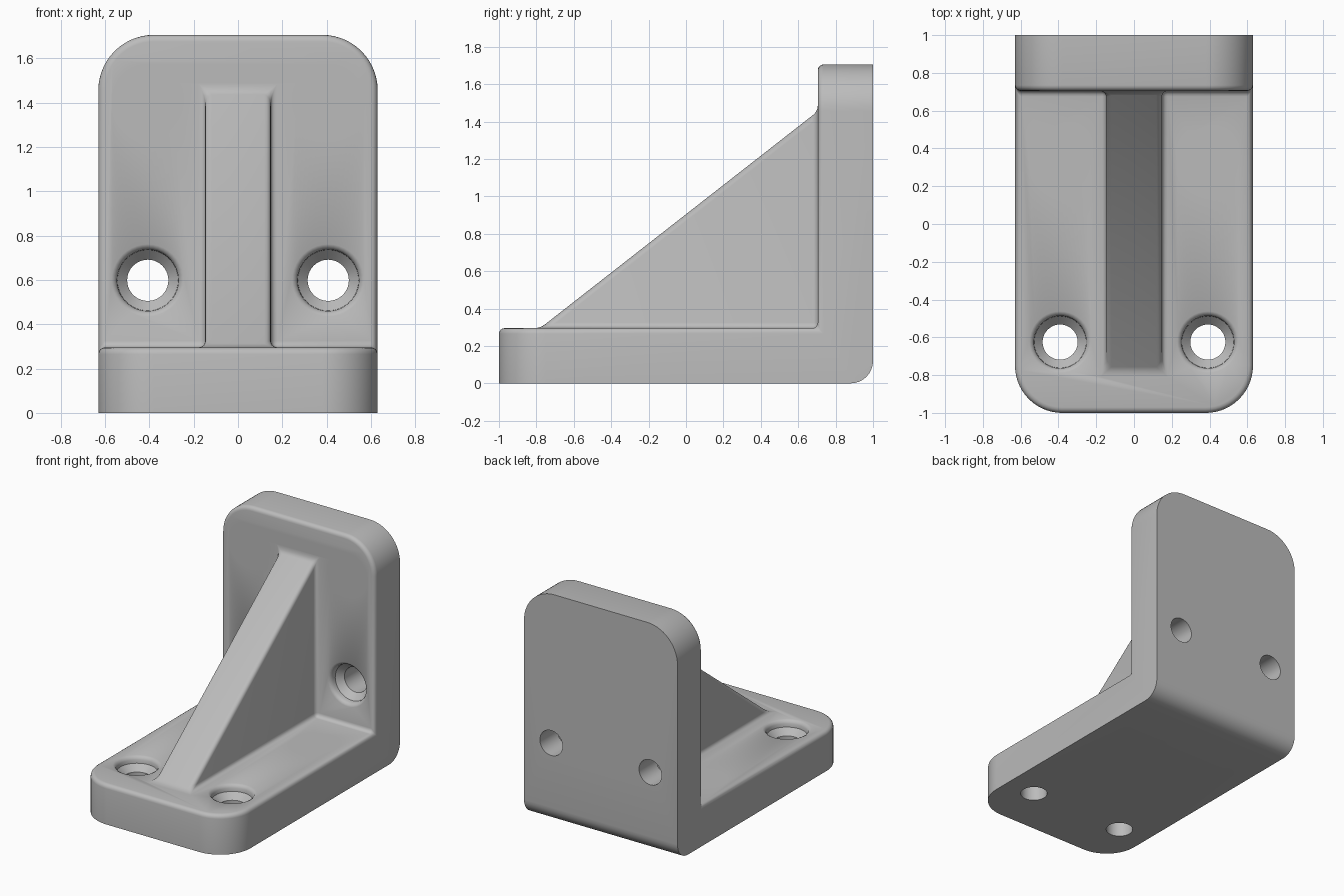
import bpy, bmesh, math
from mathutils import Matrix, Vector

W, T, H = 0.63, 0.295, 1.705      # half width, plate thickness, height
WALL = 1 - T                      # front plane of the upright plate
R = 0.03                          # edge rounding and fillets

if "Cube" in bpy.data.objects:
    bpy.data.objects.remove(bpy.data.objects["Cube"])

metal = bpy.data.materials.new("plain grey")
metal.use_nodes = True
grey = (0.5, 0.5, 0.5, 1)
metal.diffuse_color = grey
metal.node_tree.nodes["Principled BSDF"].inputs["Base Color"].default_value = grey


def to_object(bm, name):
    bmesh.ops.recalc_face_normals(bm, faces=bm.faces)
    mesh = bpy.data.meshes.new(name)
    bm.to_mesh(mesh)
    bm.free()
    mesh.materials.append(metal)
    ob = bpy.data.objects.new(name, mesh)
    bpy.context.collection.objects.link(ob)
    return ob


def extrude_profile(points, half):
    """Side profile (y, z) extruded across x."""
    bm = bmesh.new()
    face = bm.faces.new([bm.verts.new((-half, y, z)) for y, z in points])
    new = bmesh.ops.extrude_face_region(bm, geom=[face])["geom"]
    moved = [v for v in new if isinstance(v, bmesh.types.BMVert)]
    bmesh.ops.translate(bm, verts=moved, vec=(2 * half, 0, 0))
    bmesh.ops.recalc_face_normals(bm, faces=bm.faces)
    return bm


def bevel(bm, test, radius, segments):
    edges = [e for e in bm.edges if test(e)]
    bmesh.ops.bevel(bm, geom=edges, offset=radius, offset_type='OFFSET',
                    segments=segments, profile=0.5, affect='EDGES', clamp_overlap=True)


def combine(target, tool, operation):
    mod = target.modifiers.new("combine", 'BOOLEAN')
    mod.operation, mod.object, mod.solver = operation, tool, 'EXACT'
    bpy.context.view_layer.objects.active = target
    bpy.ops.object.modifier_apply(modifier=mod.name)
    bpy.data.objects.remove(tool)


def along(e, axis):
    d = e.verts[1].co - e.verts[0].co
    return abs(d[axis]) > 0.99 * d.length


def middle(e):
    return (e.verts[0].co + e.verts[1].co) / 2


# Two plates in an L, with large outer corners and a rounded heel
bm = extrude_profile([(-1, 0), (1, 0), (1, H), (WALL, H), (WALL, T), (-1, T)], W)
bevel(bm, lambda e: (along(e, 2) and middle(e).y < -0.9)
      or (along(e, 1) and middle(e).z > H - 0.1), 0.25, 14)
bevel(bm, lambda e: along(e, 0) and middle(e).y > 0.99 and middle(e).z < 0.01, 0.12, 8)
bracket = to_object(bm, "bracket")

# Sloping rib, run a little into both plates
slope = (1.455 - T) / (WALL + 0.78)
rib_z = lambda y: T + slope * (y + 0.78)
rib = to_object(extrude_profile([(-0.9, rib_z(-0.9)), (0.85, 0.15),
                                 (0.85, rib_z(0.85))], 0.148), "rib")
combine(bracket, rib, 'UNION')

# Rounded rims, rib edges and inner fillets
bm = bmesh.new()
bm.from_mesh(bracket.data)
bmesh.ops.remove_doubles(bm, verts=bm.verts, dist=1e-5)
bm.normal_update()


def inner_face(f):
    c, n = f.calc_center_median(), f.normal
    on_base = n.z > 0.99 and abs(c.z - T) < 0.01
    on_wall = n.y < -0.99 and abs(c.y - WALL) < 0.01
    on_slope = n.z > 0.5 and n.y < -0.5
    return on_base or on_wall or on_slope


bevel(bm, lambda e: any(inner_face(f) for f in e.link_faces)
      and e.calc_face_angle(0) > 0.1, R, 4)
bm.to_mesh(bracket.data)
bm.free()


# Countersunk screw holes: (radius, depth) turned around the hole axis
def hole_cutter(place, direction):
    profile = [(0, -0.1), (0.163, -0.1), (0.163, 0), (0.148, 0.008), (0.139, 0.025),
               (0.137, 0.05), (0.093, 0.095), (0.093, 0.5), (0, 0.5)]
    bm = bmesh.new()
    verts = [bm.verts.new((r, 0, d)) for r, d in profile]
    edges = [bm.edges.new(pair) for pair in zip(verts, verts[1:])]
    bmesh.ops.spin(bm, geom=verts + edges, cent=(0, 0, 0), axis=(0, 0, 1),
                   angle=math.tau, steps=40)
    bmesh.ops.remove_doubles(bm, verts=bm.verts, dist=1e-4)
    turn = Vector(direction).to_track_quat('Z', 'Y').to_matrix().to_4x4()
    bm.transform(Matrix.Translation(place) @ turn)
    return to_object(bm, "hole cutter")


for side in (-1, 1):
    for y in (-0.625, 0.34):
        combine(bracket, hole_cutter((side * 0.391, y, T), (0, 0, -1)), 'DIFFERENCE')
    for z in (0.598, 1.413):
        combine(bracket, hole_cutter((side * 0.407, WALL, z), (0, 1, 0)), 'DIFFERENCE')

# Smooth shading with crisp edges
bpy.ops.object.select_all(action='DESELECT')
bracket.select_set(True)
bpy.context.view_layer.objects.active = bracket
bpy.ops.object.shade_smooth_by_angle(angle=math.radians(35))
